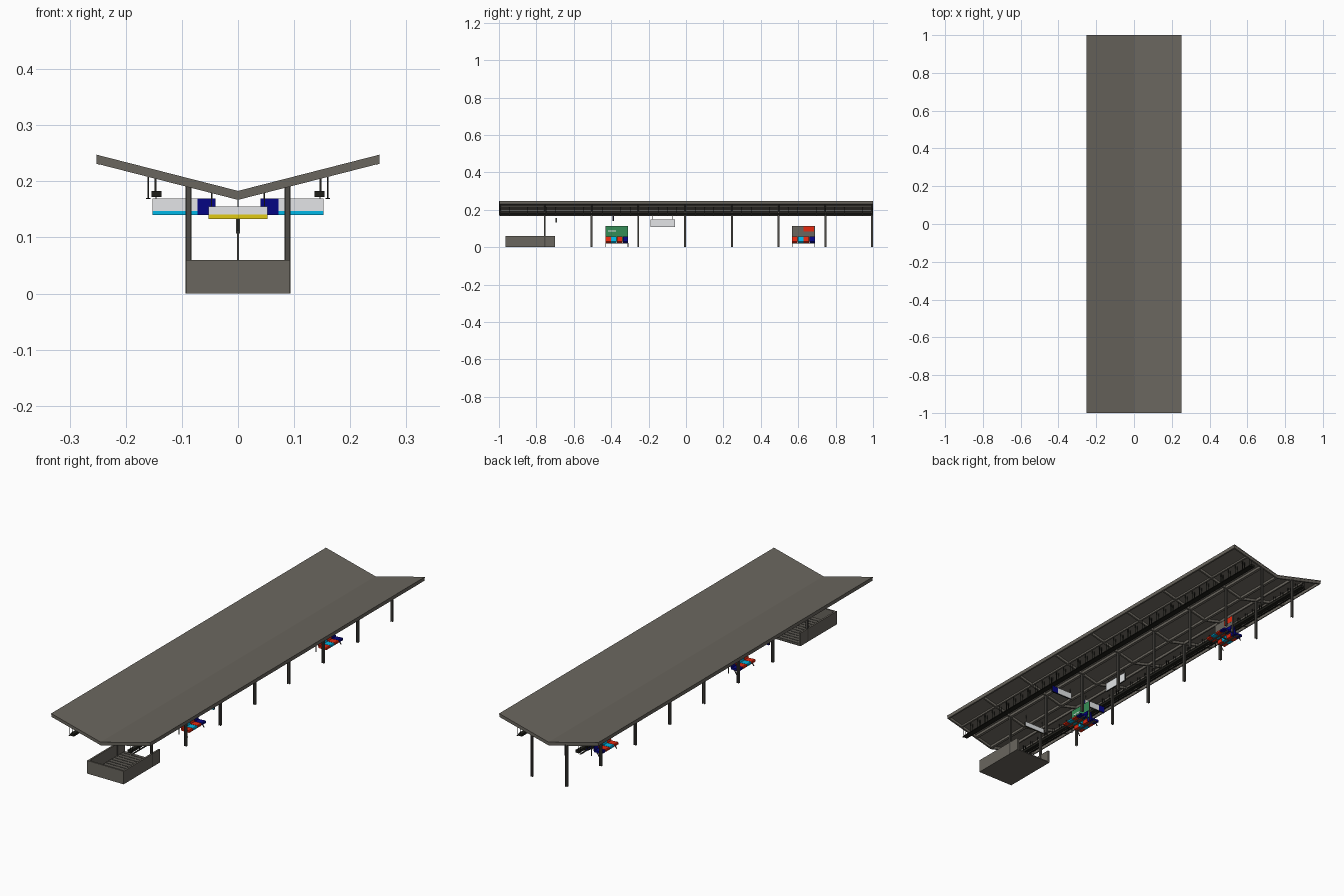
import bpy, bmesh, math
from mathutils import Matrix

if "Cube" in bpy.data.objects:
    bpy.data.objects.remove(bpy.data.objects["Cube"])


def material(name, rgb):
    # sRGB 0-255 to linear
    lin = [((c / 255 + 0.055) / 1.055) ** 2.4 if c > 10 else c / 255 / 12.92 for c in rgb]
    m = bpy.data.materials.new(name)
    m.diffuse_color = (*lin, 1)
    m.use_nodes = True
    m.node_tree.nodes["Principled BSDF"].inputs["Base Color"].default_value = m.diffuse_color
    return m


GREY = material("warm grey", (106, 102, 94))
STEEL = material("dark steel", (78, 76, 71))
BLACK = material("black", (30, 30, 25))
PALE = material("pale grey", (228, 230, 232))
CYAN = material("cyan", (0, 190, 240))
YELLOW = material("yellow", (225, 203, 20))
NAVY = material("navy", (5, 5, 130))
RED = material("red", (240, 42, 15))
GREEN = material("green", (52, 140, 86))
WHITE = material("white", (255, 255, 255))


class Part:
    """Collects boxes and prisms into one single-colour object."""

    def __init__(self):
        self.bm = bmesh.new()

    def box(self, x, y, z):
        """Box from three (low, high) ranges."""
        mid = [(a + b) / 2 for a, b in (x, y, z)]
        size = [abs(b - a) for a, b in (x, y, z)]
        bmesh.ops.create_cube(self.bm, size=1,
                              matrix=Matrix.Translation(mid) @ Matrix.Diagonal((*size, 1)))
        return self

    def prism(self, pts, y0, y1):
        """Closed (x, z) profile extruded along y."""
        f = self.bm.faces.new([self.bm.verts.new((x, y0, z)) for x, z in pts])
        g = bmesh.ops.extrude_face_region(self.bm, geom=[f])["geom"]
        for v in g:
            if isinstance(v, bmesh.types.BMVert):
                v.co.y = y1
        return self

    def done(self, name, mat):
        bmesh.ops.recalc_face_normals(self.bm, faces=self.bm.faces)
        me = bpy.data.meshes.new(name)
        self.bm.to_mesh(me)
        self.bm.free()
        me.materials.append(mat)
        ob = bpy.data.objects.new(name, me)
        bpy.context.collection.objects.link(ob)
        return ob


SLOPE, TOP, HALF = 0.256, 0.183, 0.252
COLUMN_Y = [-0.755 + 0.25 * i for i in range(8)]


def roof_z(x, drop=0.0):
    return TOP + SLOPE * abs(x) - drop


def vee(a, b, half=HALF):
    """V profile between two depths below the roof top."""
    return [(-half, roof_z(half, a)), (0, roof_z(0, a)), (half, roof_z(half, a)),
            (half, roof_z(half, b)), (0, roof_z(0, b)), (-half, roof_z(half, b))]


# Butterfly roof sheet
Part().prism(vee(0, 0.004), -1, 1).done("roof_sheet", GREY)

# Rafters on every column line and at both ends
p = Part()
for y in [-0.994] + COLUMN_Y:
    p.prism(vee(0.0035, 0.016, 0.25), y - 0.004, y + 0.004)
p.done("rafters", GREY)

# Lengthwise edge beams and purlins
edge, purlin = Part(), Part()
for s in (-1, 1):
    for part, x0, x1, d in ((edge, 0.246, HALF, 0.0165), (purlin, 0.167, 0.173, 0.012),
                            (purlin, 0.083, 0.093, 0.016), (purlin, 0.0, 0.006, 0.015)):
        part.prism([(s * x0, roof_z(x0, 0.003)), (s * x1, roof_z(x1, 0.003)),
                    (s * x1, roof_z(x1, d)), (s * x0, roof_z(x0, d))], -0.998, 0.998)
edge.done("edge_beams", GREY)
purlin.done("purlins", GREY)

# H-section columns in pairs
p = Part()
for y in COLUMN_Y:
    for s in (-1, 1):
        c, top = s * 0.088, roof_z(0.088, 0.012)
        for o in (-0.004, 0.004):
            p.box((c + o - 0.0012, c + o + 0.0012), (y - 0.005, y + 0.005), (0, top))
        p.box((c - 0.004, c + 0.004), (y - 0.0015, y + 0.0015), (0, top))
p.done("columns", STEEL)

# Lighting trunks, their hangers and the slim outer cable rack
trunk, rods, rack = Part(), Part(), Part()
for s in (-1, 1):
    trunk.box((s * 0.136, s * 0.154), (-1, 1), (0.172, 0.183))
    rack.box((s * 0.156, s * 0.164), (-1, 1), (0.169, 0.1705))
    for i in range(41):
        y = -0.995 + i * 0.04975
        rods.box((s * 0.147, s * 0.149), (y - 0.001, y + 0.001), (0.182, roof_z(0.148, 0.003)))
        rods.box((s * 0.159, s * 0.161), (y - 0.001, y + 0.001), (0.17, roof_z(0.16, 0.003)))
trunk.done("light_trunks", BLACK)
rack.done("cable_racks", BLACK)
rods.done("trunk_hangers", BLACK)

# Stairwell: floor and three walls, open at the back
p = Part()
p.box((-0.093, 0.093), (-0.965, -0.70), (0, 0.004))
p.box((-0.093, 0.093), (-0.965, -0.957), (0, 0.06))
for s in (-1, 1):
    p.box((s * 0.085, s * 0.093), (-0.965, -0.70), (0, 0.06))
p.done("stairwell_walls", GREY)

# Dark tread strips across the stairwell floor
p = Part()
for i in range(12):
    y = -0.945 + i * 0.0205
    p.box((-0.085, 0.085), (y, y + 0.01), (0.0035, 0.0055))
p.done("stair_treads", STEEL)


def cross_sign(name, x0, x1, y, z0, z1, strip, strip_z, blue=0.0, blue_left=False):
    """Hanging sign facing front and back; only the front has the colour band."""
    Part().box((x0, x1), (y - 0.003, y + 0.003), (z0, z1)).done(name + "_case", BLACK)
    face, band, end = Part(), Part(), Part()
    for side in (-1, 1):
        ys = (y + side * 0.003, y + side * 0.004)
        left = blue_left if side < 0 else not blue_left
        a = x0 + (blue if left else 0)
        b = x1 - (0 if left else blue)
        face.box((a, b), ys, (strip_z if side < 0 else z0, z1))
        if side < 0:
            band.box((a, b), ys, (z0, strip_z))
        if blue:
            end.box((x0, a) if left else (b, x1), ys, (z0, z1))
    face.done(name + "_face", PALE)
    band.done(name + "_band", strip)
    if blue:
        end.done(name + "_end_panel", NAVY)
    hang = Part()
    for x in (x0 + 0.006, x1 - 0.006):
        hang.box((x - 0.0007, x + 0.0007), (y - 0.001, y + 0.001), (z1, roof_z(x, 0.003)))
    hang.done(name + "_hangers", STEEL)


# Signs across the platform
cross_sign("stair_sign", -0.053, 0.053, -0.695, 0.133, 0.155, YELLOW, 0.141)
cross_sign("left_sign", -0.152, -0.04, -0.39, 0.14, 0.169, CYAN, 0.147, 0.032, False)
cross_sign("right_sign", 0.04, 0.152, -0.39, 0.14, 0.169, CYAN, 0.147, 0.032, True)

# Station board along the middle
Part().box((-0.003, 0.003), (-0.19, -0.06), (0.107, 0.147)).done("long_sign_case", BLACK)
p = Part()
for s in (-1, 1):
    p.box((s * 0.003, s * 0.004), (-0.19, -0.06), (0.107, 0.147))
p.done("long_sign_faces", PALE)
p = Part()
for y in (-0.18, -0.07):
    p.box((-0.001, 0.001), (y - 0.001, y + 0.001), (0.147, 0.172))
p.done("long_sign_hangers", STEEL)


def bench(name, yc, board):
    """Back-to-back seats around a central notice board."""
    Part().box((-0.0015, 0.0015), (yc - 0.059, yc + 0.059), (0.03, 0.112)).done(name + "_board", board)
    frame = Part()
    for y in (yc - 0.06, yc + 0.06):
        frame.box((-0.002, 0.002), (y - 0.0012, y + 0.0012), (0, 0.112))
        for s in (-1, 1):
            frame.prism([(s * 0.028, 0.022), (s * 0.032, 0.022),
                         (s * 0.046, 0), (s * 0.042, 0)], y - 0.0015, y + 0.0015)
    for s in (-1, 1):
        frame.box((s * 0.026, s * 0.034), (yc - 0.06, yc + 0.06), (0.019, 0.023))
        frame.box((0, s * 0.03), (yc - 0.002, yc + 0.002), (0.019, 0.023))
    frame.done(name + "_frame", STEEL)
    # Moulded seats: pan with a deep front lip and a leaning back, same colours both sides
    for mat, label, slots in ((RED, "red", (0, 2)), (CYAN, "cyan", (1,)), (NAVY, "navy", (3,))):
        seats = Part()
        for i in slots:
            for s in (-1, 1):
                y = yc + (i - 1.5) * 0.031
                seats.prism([(s * 0.007, 0.058), (s * 0.010, 0.058), (s * 0.017, 0.030),
                             (s * 0.050, 0.032), (s * 0.053, 0.029), (s * 0.053, 0.022),
                             (s * 0.013, 0.022)], y - 0.0145, y + 0.0145)
        seats.done(f"{name}_{label}_seats", mat)


bench("front_bench", -0.37, GREEN)
bench("back_bench", 0.628, GREY)

# Plain notice plates on the boards
p, q = Part(), Part()
for s in (-1, 1):
    xs = (s * 0.0015, s * 0.0022)
    p.box(xs, (-0.418, -0.375), (0.083, 0.088))
    q.box(xs, (0.628, 0.684), (0.083, 0.11))
p.done("front_notice", WHITE)
q.done("back_notice", RED)
